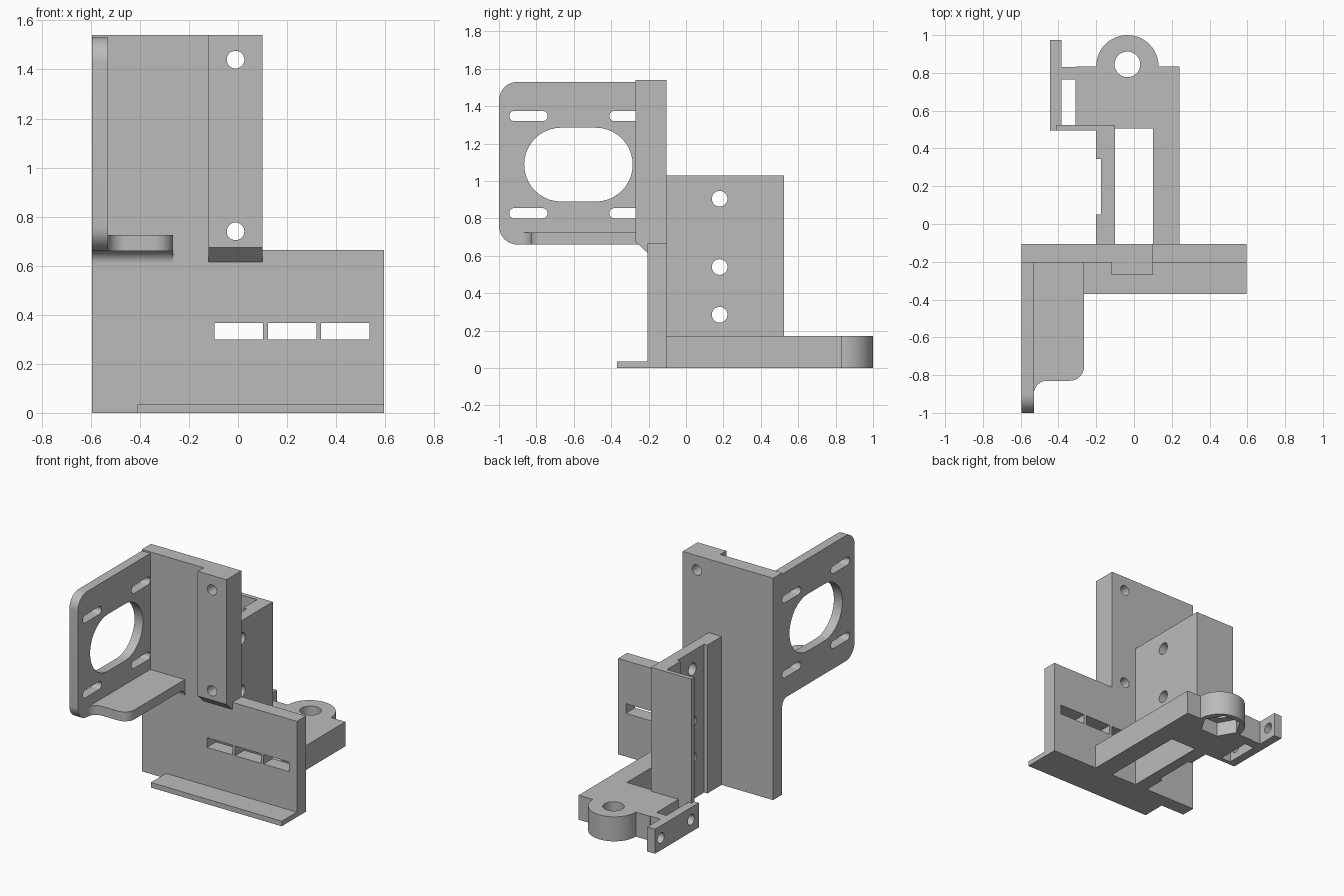
import bpy, bmesh
from math import sin, cos, pi, radians

cube = bpy.data.objects.get("Cube")
if cube:
    bpy.data.objects.remove(cube, do_unlink=True)

GREY = (0.5, 0.5, 0.5, 1)
grey = bpy.data.materials.new("plain grey")
grey.use_nodes = True
grey.diffuse_color = GREY
grey.node_tree.nodes["Principled BSDF"].inputs["Base Color"].default_value = GREY

# Where a profile point (u, v) at depth w lands for each extrusion axis
PLACE = {"x": lambda u, v, w: (w, u, v),
         "y": lambda u, v, w: (u, w, v),
         "z": lambda u, v, w: (u, v, w)}


def prism(name, profile, axis, start, end):
    """Extrude a 2D outline along an axis."""
    bm = bmesh.new()
    verts = [bm.verts.new(PLACE[axis](u, v, start)) for u, v in profile]
    face = bm.faces.new(verts)
    out = bmesh.ops.extrude_face_region(bm, geom=[face])
    shift = PLACE[axis](0, 0, end - start)
    bmesh.ops.translate(bm, vec=shift, verts=[g for g in out["geom"] if isinstance(g, bmesh.types.BMVert)])
    bmesh.ops.recalc_face_normals(bm, faces=bm.faces)
    mesh = bpy.data.meshes.new(name)
    bm.to_mesh(mesh)
    bm.free()
    mesh.materials.append(grey)
    ob = bpy.data.objects.new(name, mesh)
    bpy.context.collection.objects.link(ob)
    return ob


def arc(u, v, r, a0, a1, n=12):
    return [(u + r * cos(radians(a0 + (a1 - a0) * i / n)),
             v + r * sin(radians(a0 + (a1 - a0) * i / n))) for i in range(n + 1)]


def circle(u, v, r, n=32):
    return arc(u, v, r, 0, 360, n)[:-1]


def rect(u0, u1, v0, v1):
    return [(u0, v0), (u1, v0), (u1, v1), (u0, v1)]


def stadium(u0, u1, v0, v1):
    r, v = (v1 - v0) / 2, (v0 + v1) / 2
    return arc(u1 - r, v, r, -90, 90, 20) + arc(u0 + r, v, r, 90, 270, 20)


def cut(ob, cuts):
    """Subtract a list of (outline, axis, start, end) prisms."""
    for spec in cuts:
        tool = prism("cutter", *spec)
        tool.hide_render = True
        mod = ob.modifiers.new("cut", "BOOLEAN")
        mod.operation, mod.solver, mod.object = "DIFFERENCE", "EXACT", tool
        graph = bpy.context.evaluated_depsgraph_get()
        graph.update()
        mesh = bpy.data.meshes.new_from_object(ob.evaluated_get(graph))
        ob.modifiers.clear()
        ob.data = mesh
        bpy.data.objects.remove(tool, do_unlink=True)


parts = []


def part(name, profile, axis, start, end, cuts=()):
    ob = prism(name, profile, axis, start, end)
    cut(ob, cuts)
    parts.append(ob)


FRONT, BACK = -0.205, -0.105

# Upright plate with a tall left side, three windows and two screw holes
screws = [(circle(-0.01, z, 0.036), "y", -0.5, 0.2) for z in (0.74, 1.44)]
windows = [(rect(x, x + 0.197, 0.3, 0.367), "y", -0.5, 0.2) for x in (-0.095, 0.122, 0.339)]
part("back_plate",
     [(-0.595, 0), (0.595, 0), (0.595, 0.665), (0.1, 0.665), (0.1, 1.54), (-0.595, 1.54)],
     "y", FRONT, BACK, screws + windows)

# Raised rail on the plate, chamfered underneath
part("screw_rail", [(FRONT, 0.615), (FRONT, 1.54), (-0.27, 1.54), (-0.27, 0.675)],
     "x", -0.12, 0.1, screws)

# Thin lip along the bottom
part("bottom_lip", rect(-0.41, 0.595, -0.37, FRONT), "z", 0, 0.035)

# Motor flange with rounded corners, large opening and four slots
flange = ([(FRONT, 0.66), (FRONT, 1.53)] + arc(-0.9, 1.43, 0.1, 90, 180)
          + arc(-0.9, 0.76, 0.1, 180, 270))
openings = [stadium(-0.865, -0.285, 0.89, 1.285)]
for y in (-0.945, -0.41):
    for z in (0.8, 1.32):
        openings.append(stadium(y, y + 0.205, z, z + 0.055))
part("motor_flange", flange, "x", -0.595, -0.53,
     [(o, "x", -0.8, -0.4) for o in openings])

# Shelf bracing the flange
shelf = ([(-0.53, FRONT)] + arc(-0.46, -0.9, 0.07, 180, 90)
         + arc(-0.34, -0.755, 0.075, -90, 0) + [(-0.265, FRONT)])
part("flange_shelf", shelf, "z", 0.66, 0.725)

# Concave fillet under the shelf
part("shelf_fillet", [(FRONT, 0.66)] + arc(-0.255, 0.61, 0.05, 90, 0),
     "x", -0.595, -0.265)

# Standing wall with a return flange, shallow groove and three holes
wall = [(-0.1, BACK), (-0.1, 0.525), (-0.41, 0.525), (-0.41, 0.495), (-0.2, 0.495),
        (-0.2, 0.345), (-0.175, 0.345), (-0.175, 0.05), (-0.2, 0.05), (-0.2, BACK)]
part("standing_wall", wall, "z", 0, 1.03,
     [(circle(0.18, z, 0.042), "x", -0.3, 0) for z in (0.285, 0.54, 0.905)])

# Base arm ending in a round boss with a bolt hole and hexagonal nut pocket
base = ([(0.1, BACK), (0.24, BACK), (0.24, 0.835)] + arc(-0.035, 0.835, 0.165, 0, 180, 32)
        + [(-0.31, 0.835), (-0.31, 0.525), (-0.1, 0.525), (-0.1, 0.505), (0.1, 0.505)])
part("base_arm", base, "z", 0, 0.17,
     [(circle(-0.035, 0.845, 0.068), "z", -0.1, 0.3),
      (circle(-0.035, 0.845, 0.135, 6), "z", -0.1, 0.1)])

# Side clamp tab and its link to the base
part("tab_link", rect(-0.385, -0.31, 0.765, 0.83), "z", 0, 0.17)
part("clamp_tab", rect(-0.445, -0.385, 0.495, 0.975), "z", 0, 0.17,
     [(circle(y, 0.085, 0.036), "x", -0.6, -0.3) for y in (0.58, 0.91)])

# Smooth the round walls, keep edges crisp
bpy.ops.object.select_all(action="DESELECT")
for ob in parts:
    ob.select_set(True)
bpy.context.view_layer.objects.active = parts[0]
bpy.ops.object.shade_smooth_by_angle(angle=radians(30))
